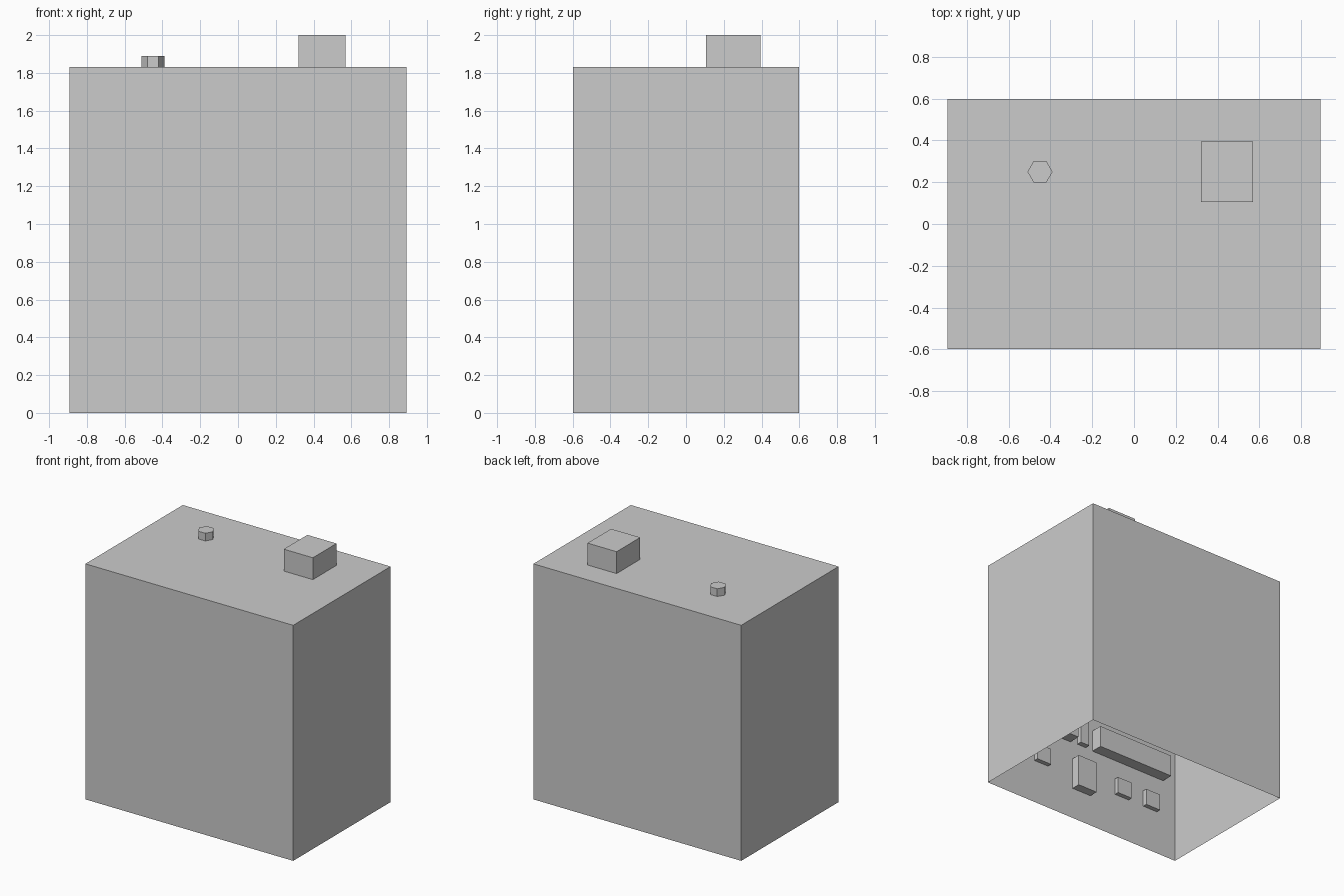
import bpy, bmesh, math
from mathutils import Matrix, Vector

if "Cube" in bpy.data.objects:
    bpy.data.objects.remove(bpy.data.objects["Cube"])

grey = bpy.data.materials.new("light_grey")
grey.diffuse_color = (0.6, 0.6, 0.6, 1)
grey.use_nodes = True
grey.node_tree.nodes["Principled BSDF"].inputs["Base Color"].default_value = grey.diffuse_color

W, D, H = 0.893, 0.598, 1.83   # half width, half depth, shell height


def finish(name, bm):
    mesh = bpy.data.meshes.new(name)
    bm.to_mesh(mesh)
    bm.free()
    mesh.materials.append(grey)
    obj = bpy.data.objects.new(name, mesh)
    bpy.context.collection.objects.link(obj)
    return obj


def box(name, x, y, z, open_bottom=False):
    """Box from (min, max) ranges, optionally without its bottom face."""
    bm = bmesh.new()
    size = Vector((x[1] - x[0], y[1] - y[0], z[1] - z[0]))
    mid = Vector((sum(x) / 2, sum(y) / 2, sum(z) / 2))
    bmesh.ops.create_cube(bm, size=1, matrix=Matrix.Translation(mid) @ Matrix.Diagonal(size).to_4x4())
    if open_bottom:
        bm.normal_update()
        down = [f for f in bm.faces if f.normal.z < -0.5]
        bmesh.ops.delete(bm, geom=down, context='FACES_ONLY')
    return finish(name, bm)


# Main shell, open underneath
box("building_shell", (-W, W), (-D, D), (0, H), open_bottom=True)

# Roof block and six-sided roof pipe
box("chimney", (0.32, 0.57), (0.105, 0.395), (H, 2.0))
bm = bmesh.new()
bmesh.ops.create_cone(bm, cap_ends=True, segments=6, radius1=0.06, radius2=0.06, depth=0.06,
                      matrix=Matrix.Translation((-0.45, 0.25, H + 0.03)) @ Matrix.Rotation(math.radians(30), 4, 'Z'))
# Put two corners of the hexagon on the x axis
tip = max(v.co.x for v in bm.verts)
if tip < -0.395:
    bmesh.ops.rotate(bm, verts=bm.verts, cent=(-0.45, 0.25, 0), matrix=Matrix.Rotation(math.radians(30), 3, 'Z'))
finish("roof_pipe", bm)


# Blocks standing inward from the inner side of the front wall
def wall_block(name, x, z, depth):
    box(name, x, (-D, -D + depth), z)


wall_block("door_block", (-0.085, 0.085), (0.25, 0.50), 0.07)
wall_block("centre_post", (-0.04, 0.04), (0.64, 1.0), 0.04)
for side, s in (("left", -1), ("right", 1)):
    for name, a, b, z, depth in (
            ("inner_window", 0.32, 0.45, (0.35, 0.48), 0.035),
            ("outer_window", 0.59, 0.72, (0.35, 0.48), 0.035),
            ("long_panel", 0.105, 0.78, (0.635, 0.805), 0.092)):
        wall_block(f"{side}_{name}", tuple(sorted((s * a, s * b))), z, depth)
